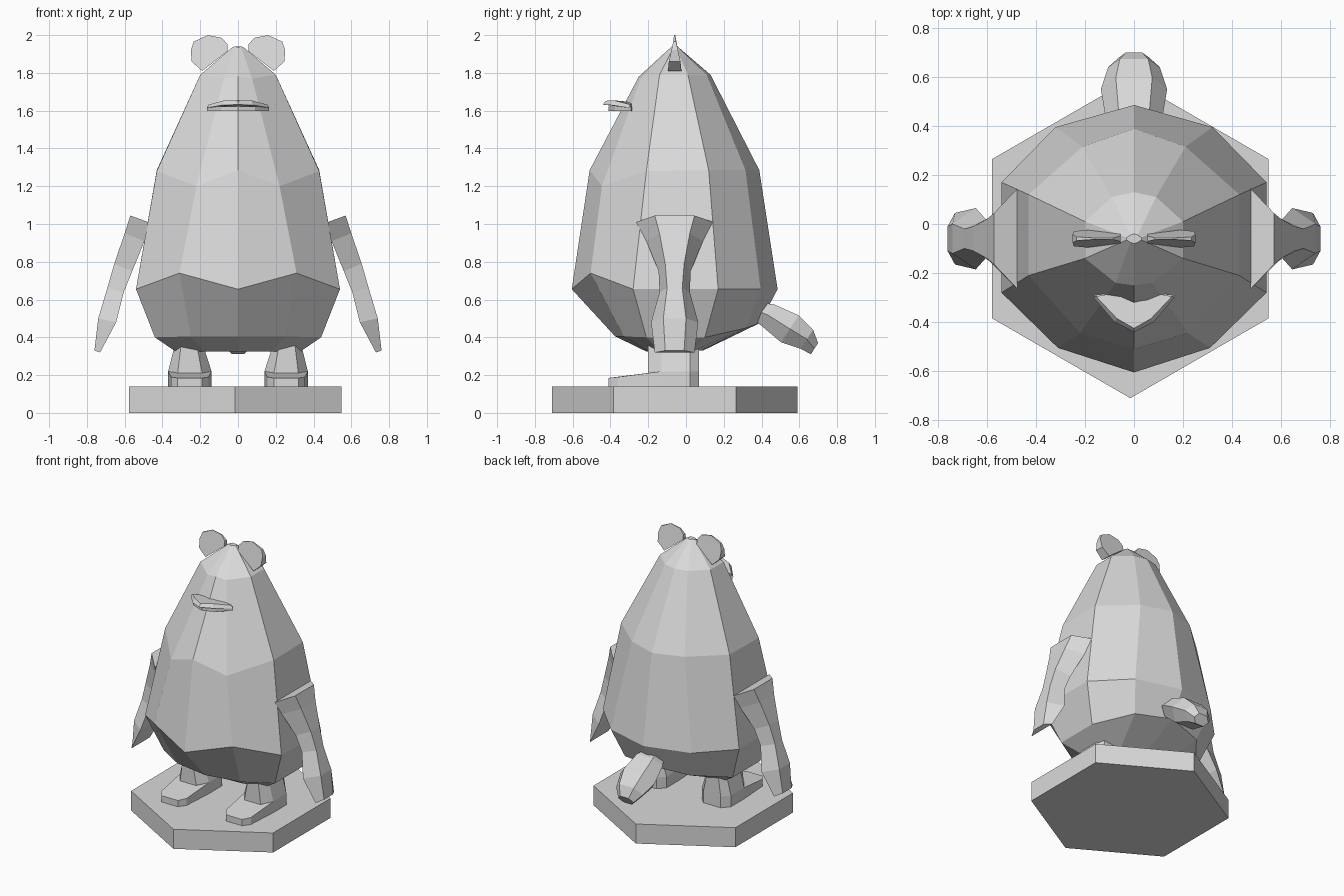
import bpy, bmesh, math

grey = bpy.data.materials.new("clay_grey")
grey.diffuse_color = (0.7, 0.7, 0.7, 1)
CY = -0.06  # middle of the figure, front to back


def loft(name, rings):
    """Skin a closed solid through rings of equal point count."""
    bm = bmesh.new()
    loops = [[bm.verts.new(p) for p in r] for r in rings]
    n = len(loops[0])
    for a, b in zip(loops, loops[1:]):
        for i in range(n):
            j = (i + 1) % n
            bm.faces.new((a[i], a[j], b[j], b[i]))
    bm.faces.new(loops[0][::-1])
    bm.faces.new(loops[-1])
    bmesh.ops.recalc_face_normals(bm, faces=bm.faces)
    me = bpy.data.meshes.new(name)
    bm.to_mesh(me)
    bm.free()
    me.materials.append(grey)
    ob = bpy.data.objects.new(name, me)
    bpy.context.collection.objects.link(ob)
    return ob


def pair(name, rings):
    """Build a right part and its mirrored left twin."""
    loft(name + "_right", rings)
    loft(name + "_left", [[(-x, y, z) for x, y, z in r] for r in rings])


def whole(half):
    """Complete a half ring running from front centre to back centre."""
    return half + [(-x, y, z) for x, y, z in half[-2:0:-1]]


# hexagonal base
hexa = [(-0.015 + 0.65 * math.sin(i * math.pi / 3), CY + 0.65 * math.cos(i * math.pi / 3))
        for i in range(6)]
loft("base", [[(x, y, z) for x, y in hexa] for z in (0, 0.14)])

# pear shaped body, ten-sided
loft("body", [whole(h) for h in (
    [(0, -.21, .325), (.18, -.20, .325), (.33, -.14, .325),
     (.33, .03, .325), (.18, .08, .33), (0, .09, .33)],
    [(0, -.375, .405), (.25, -.33, .405), (.44, -.21, .40),
     (.44, .10, .40), (.26, .32, .45), (0, .39, .475)],
    [(0, -.605, .655), (.31, -.505, .74), (.54, -.28, .655),
     (.54, .17, .655), (.32, .395, .655), (0, .485, .655)],
    [(0, -.51, 1.285), (.22, -.445, 1.20), (.43, -.21, 1.28),
     (.43, .12, 1.285), (.21, .315, 1.285), (0, .388, 1.285)],
    [(0, -.25, 1.78), (.075, -.24, 1.77), (.20, -.14, 1.79),
     (.20, .01, 1.79), (.09, .11, 1.79), (0, .13, 1.79)],
    [(0, -.08, 1.935), (.015, -.075, 1.94), (.03, -.065, 1.935),
     (.03, -.055, 1.935), (.015, -.045, 1.94), (0, -.04, 1.935)],
)])

# arms: wide inner side, narrow outer side (x, z, half depth of each)
arm = []
for xo, zo, ho, xi, zi, hi in (
        (.57, 1.045, .105, .475, 1.01, .205),
        (.60, .95, .08, .495, .91, .15),
        (.655, .79, .05, .56, .75, .085),
        (.692, .66, .04, .605, .64, .08),
        (.74, .50, .06, .645, .48, .125),
        (.76, .33, .05, .73, .32, .105)):
    arm.append([(xo, CY - ho, zo), (xo, CY + ho, zo), (xi, CY + hi, zi), (xi, CY - hi, zi)])
pair("arm", arm)


# legs tapering into the body
def leg_ring(cx, w, z):
    return [(cx - w, -.13, z), (cx - w * .55, -.20, z), (cx + w * .55, -.20, z), (cx + w, -.13, z),
            (cx + w, .02, z), (cx + w * .6, .07, z), (cx - w * .6, .07, z), (cx - w, .02, z)]


pair("leg", [leg_ring(.255, .115, .14), leg_ring(.255, .115, .22), leg_ring(.26, .075, .36)])

# flat feet, toe pointing forward
plan = [(.19, -.41, .185), (.32, -.41, .185), (.355, -.36, .19), (.37, -.13, .22),
        (.14, -.13, .22), (.155, -.36, .19)]
pair("foot", [[(x, y, .14) for x, y, z in plan], plan])

# tail: flattened six-sided tube bending down (y, z, half width, half thickness)
tail = []
for y, z, w, t in ((.38, .54, .09, .05), (.43, .52, .115, .065), (.55, .445, .135, .085),
                   (.64, .39, .105, .06), (.68, .34, .06, .035)):
    dy, dz = .55 * t, .84 * t
    tail.append([(-w, y, z), (-w * .55, y + dy, z + dz), (w * .55, y + dy, z + dz),
                 (w, y, z), (w * .55, y - dy, z - dz), (-w * .55, y - dy, z - dz)])
loft("tail", tail)

# ears: rounded discs, thick at the base and sharp at the top
outline = [(.055, 1.915), (.19, 1.81), (.245, 1.86), (.25, 1.92),
           (.235, 1.965), (.16, 2.0), (.085, 1.985), (.055, 1.95)]


def ear_side(s):
    return [(x, CY + s * max(.003, min(.036, .22 * (2.0 - z))), z) for x, z in outline]


pair("ear", [ear_side(-1), ear_side(1)])

# mouth: two thin curved lips
loft("lower_lip", [whole([(0, -.41, z), (.09, -.375, z), (.165, -.29, z), (.08, -.28, z), (0, -.28, z)])
                   for z in (1.597, 1.622)])
loft("upper_lip", [
    whole([(0, -.44, 1.632), (.08, -.40, 1.630), (.165, -.30, 1.615), (.07, -.28, 1.62), (0, -.28, 1.62)]),
    whole([(0, -.425, 1.652), (.07, -.385, 1.655), (.155, -.295, 1.632), (.07, -.28, 1.64), (0, -.28, 1.645)])])
